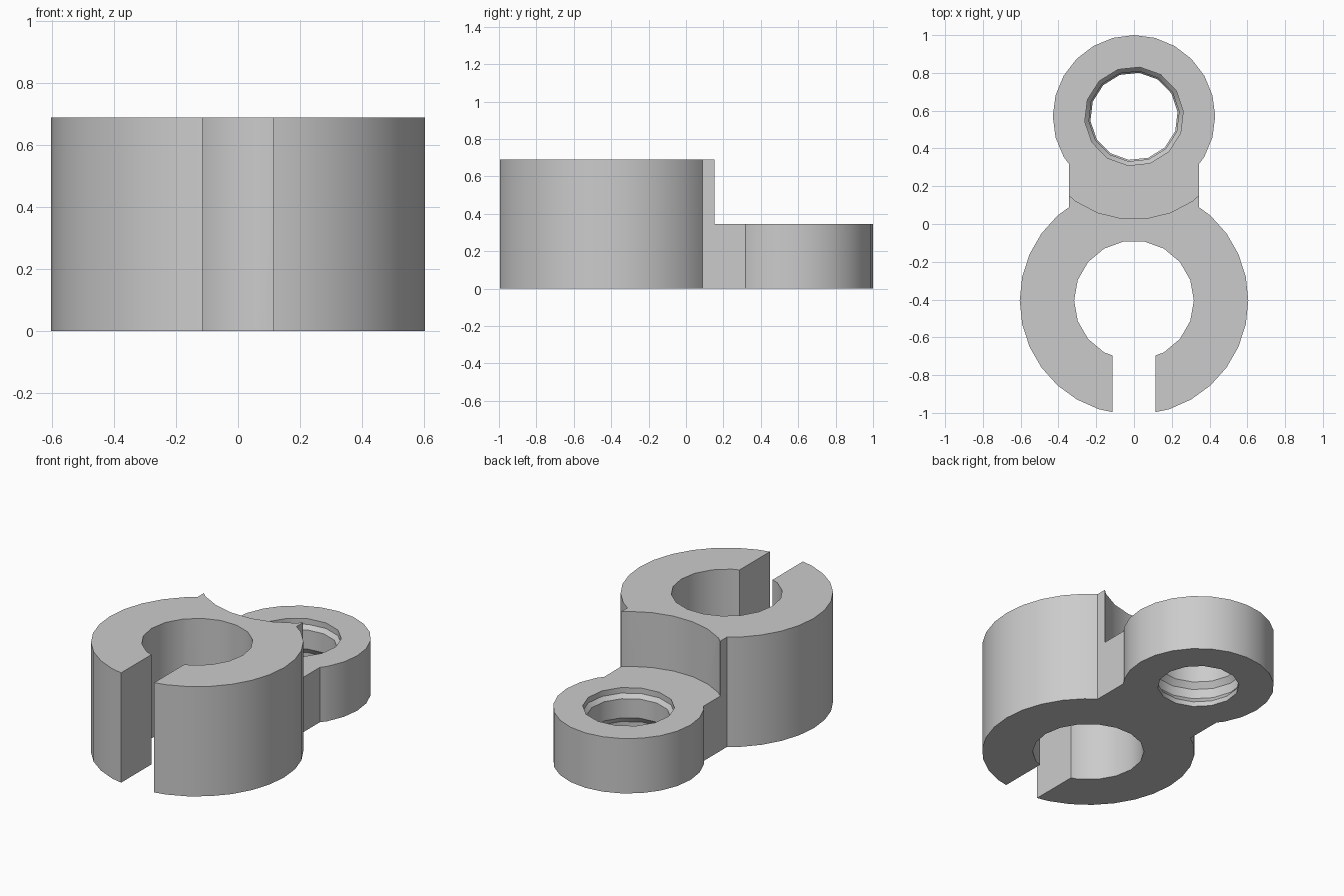
import bpy, bmesh
from math import cos, sin, pi, radians

if "Cube" in bpy.data.objects:
    bpy.data.objects.remove(bpy.data.objects["Cube"], do_unlink=True)

HEIGHT, LOW = 0.69, 0.345        # clip height, eyelet height
CLIP_Y, EYE_Y = -0.405, 0.57     # centres of the two rings

gray = bpy.data.materials.new("light gray")
gray.use_nodes = True
color = (0.6, 0.6, 0.6, 1)
gray.diffuse_color = color
gray.node_tree.nodes["Principled BSDF"].inputs["Base Color"].default_value = color


def lathe(name, y, profile, sides, turn=0):
    """Solid of revolution about a vertical axis; profile is (radius, z) upward."""
    bm = bmesh.new()
    rings = []
    for r, z in profile:
        angles = [turn + 2 * pi * i / sides for i in range(sides)]
        rings.append([bm.verts.new((r * cos(a), y + r * sin(a), z)) for a in angles])
    for low, high in zip(rings, rings[1:]):
        for i in range(sides):
            j = (i + 1) % sides
            bm.faces.new((low[i], low[j], high[j], high[i]))
    bm.faces.new(rings[0][::-1])
    bm.faces.new(rings[-1])
    return add_object(name, bm)


def box(name, x, y0, y1, z0, z1):
    bm = bmesh.new()
    bmesh.ops.create_cube(bm, size=1)
    for v in bm.verts:
        v.co = (x * 2 * v.co.x, y1 if v.co.y > 0 else y0, z1 if v.co.z > 0 else z0)
    return add_object(name, bm)


def add_object(name, bm):
    mesh = bpy.data.meshes.new(name)
    bm.to_mesh(mesh)
    bm.free()
    mesh.materials.append(gray)
    obj = bpy.data.objects.new(name, mesh)
    bpy.context.collection.objects.link(obj)
    return obj


def combine(target, tool, operation):
    mod = target.modifiers.new(operation, "BOOLEAN")
    mod.operation, mod.solver, mod.object = operation, "EXACT", tool
    bpy.context.view_layer.objects.active = target
    bpy.ops.object.modifier_apply(modifier=mod.name)
    bpy.data.objects.remove(tool, do_unlink=True)


# Solid outline: clip ring, bridge and eyelet
body = lathe("clip_body", CLIP_Y, [(0.605, 0), (0.605, HEIGHT)], 30)
combine(body, box("bridge", 0.345, -0.05, 0.45, 0, HEIGHT), "UNION")
combine(body, lathe("eyelet", EYE_Y, [(0.43, 0), (0.43, HEIGHT)], 24), "UNION")

# Round clearance above the eyelet
combine(body, lathe("clearance", EYE_Y, [(0.545, LOW), (0.545, 1)], 26), "DIFFERENCE")

# Clip bore and its front slot
combine(body, lathe("bore", CLIP_Y, [(0.317, -0.1), (0.317, 1)], 18), "DIFFERENCE")
combine(body, box("slot", 0.115, -1.2, CLIP_Y, -0.1, 1), "DIFFERENCE")

# Stepped and grooved eyelet hole
socket = [(0.232, -0.1), (0.232, 0.03), (0.265, 0.07), (0.265, 0.13),
          (0.24, 0.165), (0.24, 0.285), (0.262, 0.31), (0.262, 0.5)]
combine(body, lathe("socket", EYE_Y, socket, 14, radians(6)), "DIFFERENCE")

# Smooth walls, crisp rims
bpy.ops.object.select_all(action="DESELECT")
body.select_set(True)
bpy.context.view_layer.objects.active = body
bpy.ops.object.shade_smooth_by_angle(angle=radians(30))
